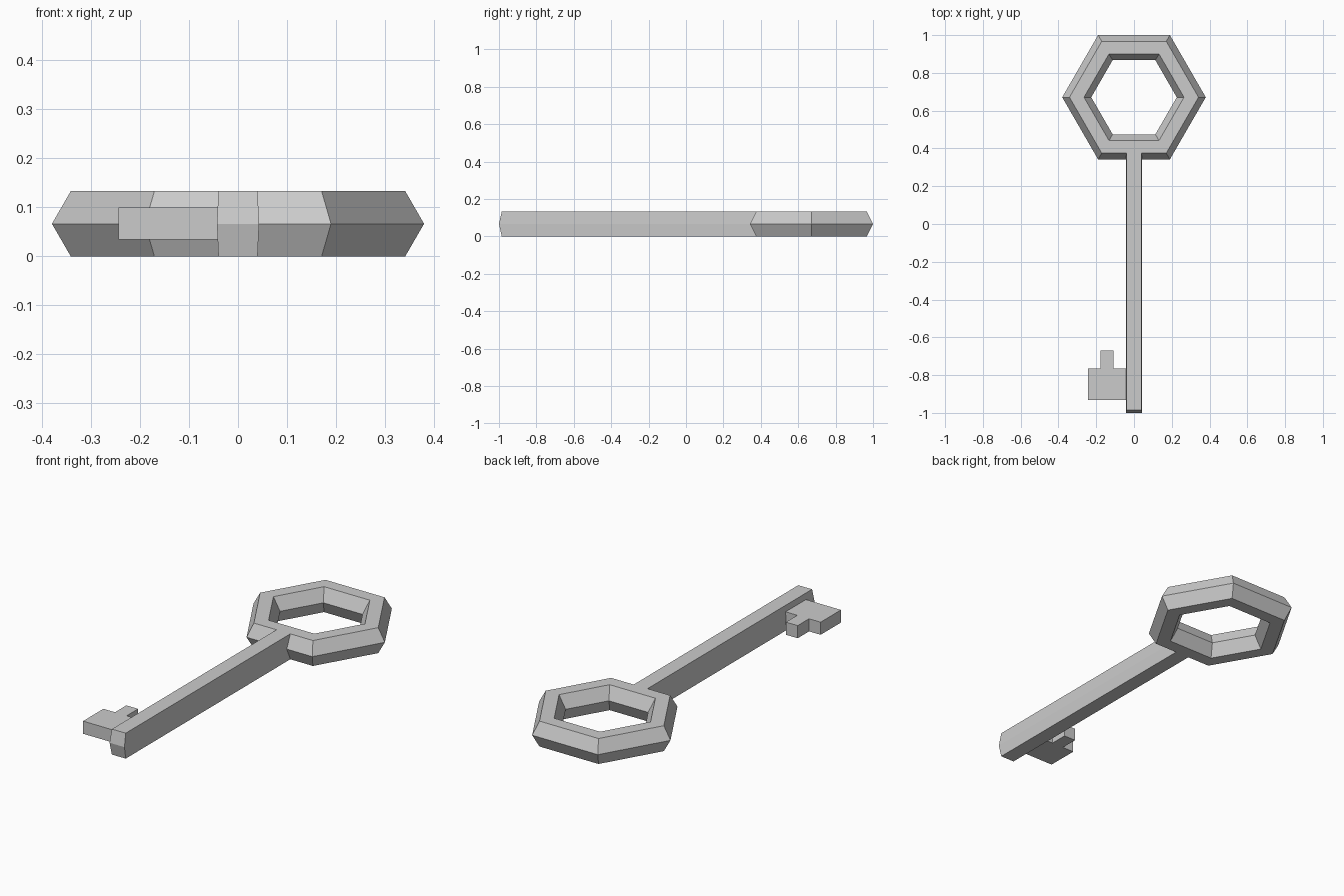
import bpy, bmesh
from math import cos, sin, radians

if "Cube" in bpy.data.objects:
    bpy.data.objects.remove(bpy.data.objects["Cube"])

H = 0.133          # key thickness
CY = 0.671         # centre of the bow
TUBE = H / 2 / sin(radians(60))
RING = 0.38 - TUBE


def finish(name, bm):
    bmesh.ops.recalc_face_normals(bm, faces=bm.faces)
    mesh = bpy.data.meshes.new(name)
    bm.to_mesh(mesh)
    bm.free()
    obj = bpy.data.objects.new(name, mesh)
    bpy.context.collection.objects.link(obj)
    return obj


# Bow: six-sided ring with a six-sided section
bm = bmesh.new()
rings = []
for i in range(6):
    a = radians(60 * i)
    loop = []
    for j in range(6):
        b = radians(60 * j)
        r = RING + TUBE * cos(b)
        loop.append(bm.verts.new((r * cos(a), CY + r * sin(a), H / 2 + TUBE * sin(b))))
    rings.append(loop)
for i in range(6):
    p, q = rings[i], rings[(i + 1) % 6]
    for j in range(6):
        k = (j + 1) % 6
        bm.faces.new((p[j], q[j], q[k], p[k]))
finish("bow", bm)

# Shaft: slightly bulged bar, pointed tip, far end fitted to the bow's slope
bm = bmesh.new()
apothem = cos(radians(30))
y_mid = CY - 0.38 * apothem
y_flat = CY - (RING + TUBE / 2) * apothem
levels = []
for z, w, y0, y1 in ((0, 0.040, -0.985, y_flat),
                     (H / 2, 0.043, -1.0, y_mid),
                     (H, 0.040, -0.985, y_flat)):
    levels.append([bm.verts.new(c) for c in
                   ((-w, y0, z), (w, y0, z), (w, y1, z), (-w, y1, z))])
bm.faces.new(levels[0])
bm.faces.new(levels[2])
for lo, hi in zip(levels, levels[1:]):
    for a, b in ((0, 1), (1, 2), (3, 0)):
        bm.faces.new((lo[a], lo[b], hi[b], hi[a]))
finish("shaft", bm)

# Bit: flat plate with one tooth pointing back towards the bow
bm = bmesh.new()
outline = [(-0.03, -0.932), (-0.244, -0.932), (-0.244, -0.764), (-0.177, -0.764),
           (-0.177, -0.67), (-0.109, -0.67), (-0.109, -0.764), (-0.03, -0.764)]
face = bm.faces.new([bm.verts.new((x, y, 0.034)) for x, y in outline])
out = bmesh.ops.extrude_face_region(bm, geom=[face])
top = [v for v in out["geom"] if isinstance(v, bmesh.types.BMVert)]
bmesh.ops.translate(bm, verts=top, vec=(0, 0, 0.066))
finish("bit", bm)
